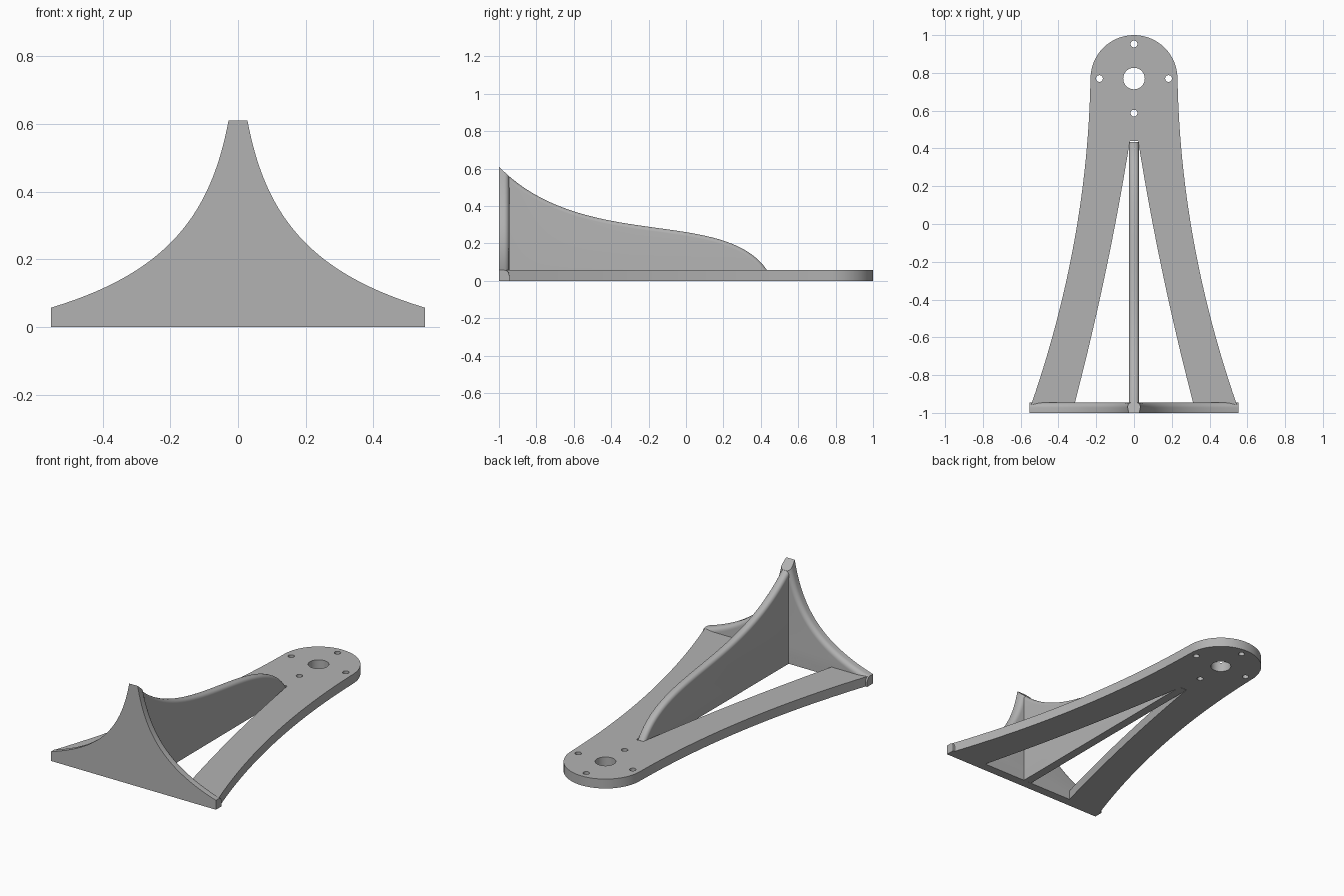
import bpy, bmesh, math
from mathutils import Vector

cube = bpy.data.objects.get("Cube")
if cube:
    bpy.data.objects.remove(cube, do_unlink=True)

THICK = 0.057        # base plate thickness
WALL_BACK = -0.945   # rear face of the front wall

grey = bpy.data.materials.new("plain grey")
grey.use_nodes = True
grey.diffuse_color = (0.45, 0.45, 0.45, 1)
grey.node_tree.nodes["Principled BSDF"].inputs["Base Color"].default_value = (0.45, 0.45, 0.45, 1)


def bezier(a, b, c, d, n):
    pts = []
    for i in range(n + 1):
        t = i / n
        u = 1 - t
        pts.append(tuple(u**3 * p + 3 * u * u * t * q + 3 * u * t * t * r + t**3 * s
                         for p, q, r, s in zip(a, b, c, d)))
    return pts


def circle(x, y, r, n):
    return [(x + r * math.cos(math.tau * i / n), y + r * math.sin(math.tau * i / n))
            for i in range(n)]


def mirrored(pts):
    return pts + [(-x, y) for x, y in reversed(pts)]


def finish(name, bm):
    bmesh.ops.recalc_face_normals(bm, faces=bm.faces[:])
    mesh = bpy.data.meshes.new(name)
    bm.to_mesh(mesh)
    bm.free()
    mesh.materials.clear()
    mesh.materials.append(grey)
    obj = bpy.data.objects.new(name, mesh)
    bpy.context.scene.collection.objects.link(obj)
    bpy.ops.object.select_all(action='DESELECT')
    obj.select_set(True)
    bpy.context.view_layer.objects.active = obj
    bpy.ops.object.shade_smooth_by_angle(angle=math.radians(30))
    return obj


def prism(points, shift):
    bm = bmesh.new()
    face = bm.faces.new([bm.verts.new(p) for p in points])
    new = bmesh.ops.extrude_face_region(bm, geom=[face], use_keep_orig=True)
    bmesh.ops.translate(bm, vec=shift, verts=[g for g in new["geom"]
                                              if isinstance(g, bmesh.types.BMVert)])
    return bm


# Base plate: rounded tip, two flaring legs, tapered opening and holes
legs = [-0.96 + 1.73 * i / 24 for i in range(24)]
outer = [(0.23 + 0.012 * (0.8 - y) + 0.095 * (0.8 - y)**2, y) for y in legs]
outer += [(0.23 * math.cos(a), 0.77 + 0.23 * math.sin(a))
          for a in (math.pi / 2 * i / 16 for i in range(16))]
left_side = outer + [(0, 1.0)]
outline = left_side + [(-x, y) for x, y in reversed(outer)]
slot = [(0.022 + 0.16 * s + 0.036 * s * s, 0.44 - s)
        for s in (1.385 * i / 20 for i in range(21))]
loops = [outline, mirrored(slot), circle(0, 0.77, 0.057, 40)]
loops += [circle(x, y, 0.018, 20) for x, y in
          ((0.183, 0.77), (-0.183, 0.77), (0, 0.953), (0, 0.587))]

curve = bpy.data.curves.new("base_outline", 'CURVE')
curve.dimensions = '2D'
curve.fill_mode = 'BOTH'
curve.extrude = THICK / 2
for loop in loops:
    spline = curve.splines.new('POLY')
    spline.points.add(len(loop) - 1)
    for point, (x, y) in zip(spline.points, loop):
        point.co = (x, y, 0, 1)
    spline.use_cyclic_u = True
helper = bpy.data.objects.new("base_outline", curve)
bpy.context.scene.collection.objects.link(helper)
bpy.context.view_layer.update()
filled = bpy.data.meshes.new_from_object(
    helper.evaluated_get(bpy.context.evaluated_depsgraph_get()))
bm = bmesh.new()
bm.from_mesh(filled)
bpy.data.objects.remove(helper, do_unlink=True)
bpy.data.meshes.remove(filled)
bmesh.ops.remove_doubles(bm, verts=bm.verts[:], dist=0.0002)
bmesh.ops.translate(bm, vec=(0, 0, THICK / 2), verts=bm.verts[:])
finish("base_plate", bm)

# Front wall: concave flanks with rounded rear edges and a sloping tip
flank = bezier((0.028, 0.61), (0.08, 0.33), (0.21, 0.16), (0.552, THICK), 28)
profile = mirrored([(0.552, 0)] + flank[::-1])
bm = prism([(x, -1, z) for x, z in profile], (0, -1 - 2 * WALL_BACK - 1 + 3 + 3 * WALL_BACK, 0))
rear = [e for e in bm.edges
        if all(v.co.y > -0.96 and v.co.z > 0.01 for v in e.verts)
        and abs(e.verts[0].co.z - e.verts[1].co.z) > 1e-4]
bmesh.ops.bevel(bm, geom=rear, offset=0.028, offset_type='OFFSET', segments=6,
                profile=0.5, affect='EDGES', clamp_overlap=True)
cut = bmesh.ops.bisect_plane(bm, geom=bm.verts[:] + bm.edges[:] + bm.faces[:],
                             plane_co=Vector((0, -1, 0.609)),
                             plane_no=Vector((0, 0.05, 0.055)), clear_outer=True)
bmesh.ops.holes_fill(bm, edges=[e for e in bm.edges if e.is_boundary])
finish("front_wall", bm)

# Centre rib: sweeping S-shaped crest with a rounded top
crest = bezier((-1, 0.61), (-0.55, 0.15), (0.2, 0.4), (0.435, THICK - 0.002), 40)
crest = [p for p in crest if p[0] > -0.99]
side = [(crest[0][0], 0)] + crest + [(crest[-1][0], 0.002)]
bm = prism([(-0.026, y, z) for y, z in side], (0.052, 0, 0))
top = [e for e in bm.edges
       if all(v.co.z > 0.05 for v in e.verts)
       and abs(e.verts[0].co.x - e.verts[1].co.x) < 1e-4]
bmesh.ops.bevel(bm, geom=top, offset=0.021, offset_type='OFFSET', segments=6,
                profile=0.5, affect='EDGES', clamp_overlap=True)
finish("centre_rib", bm)
